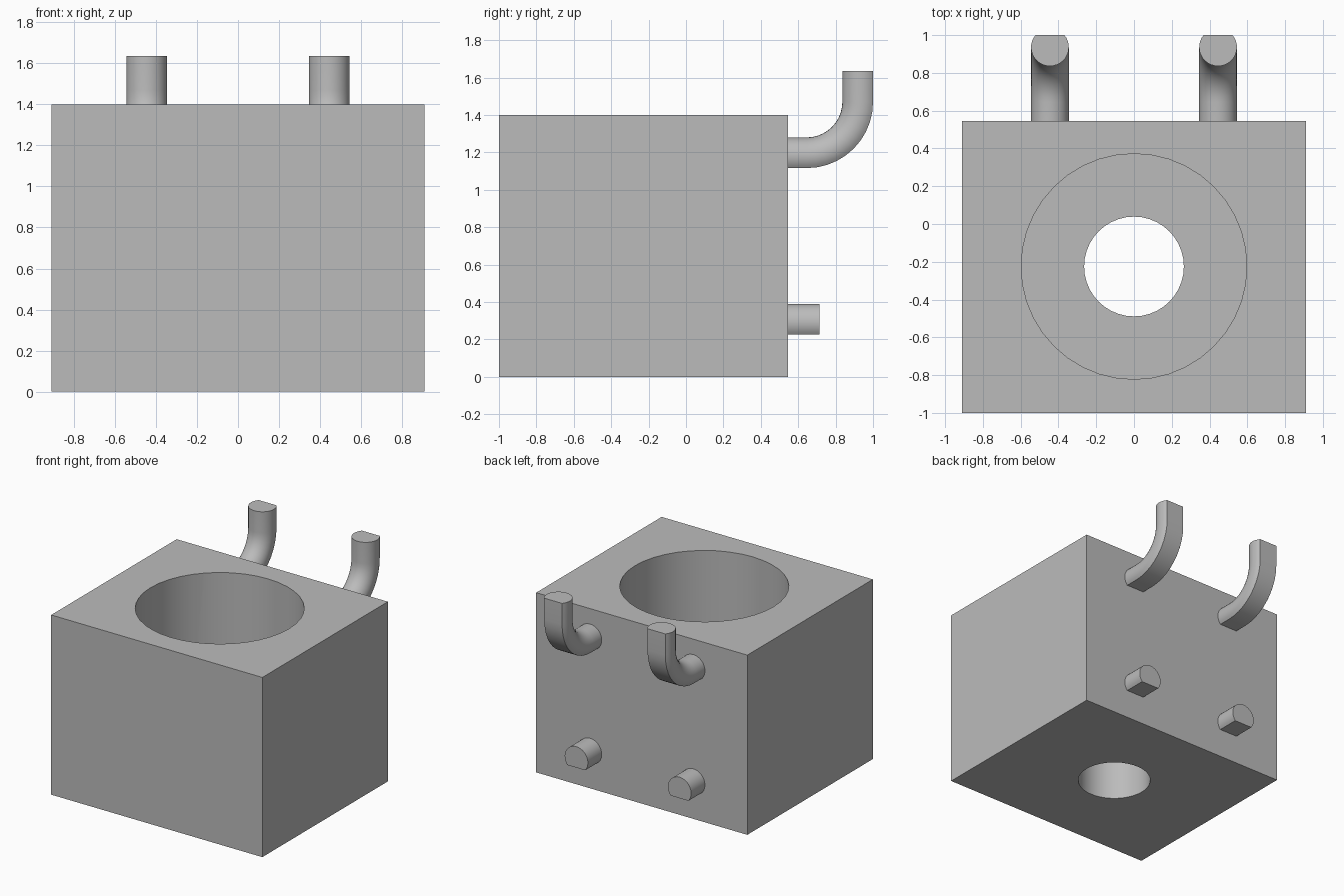
import bpy
import bmesh
from math import sin, cos, pi, asin

if "Cube" in bpy.data.objects:
    bpy.data.objects.remove(bpy.data.objects["Cube"], do_unlink=True)

grey = bpy.data.materials.new("plain grey")
grey.use_nodes = True
grey.diffuse_color = (0.5, 0.5, 0.5, 1)
grey.node_tree.nodes["Principled BSDF"].inputs["Base Color"].default_value = (0.5, 0.5, 0.5, 1)

WIDTH, FRONT, BACK, HEIGHT = 1.82, -1.0, 0.545, 1.40
BORE_Y, FLOOR = -0.225, 0.40
PEG_X, PEG_R, FLAT = 0.445, 0.1, 0.064


def activate(obj):
    bpy.ops.object.select_all(action='DESELECT')
    obj.select_set(True)
    bpy.context.view_layer.objects.active = obj


def smooth(obj):
    activate(obj)
    bpy.ops.object.shade_smooth_by_angle(angle=pi / 6)


def bore(block, radius, bottom, top):
    """Cut a round vertical hole in the block."""
    bpy.ops.mesh.primitive_cylinder_add(vertices=40, radius=radius, depth=top - bottom,
                                        location=(0, BORE_Y, (top + bottom) / 2))
    cutter = bpy.context.object
    cutter.hide_render = True
    mod = block.modifiers.new("bore", 'BOOLEAN')
    mod.operation = 'DIFFERENCE'
    mod.solver = 'EXACT'
    mod.object = cutter
    activate(block)
    bpy.ops.object.modifier_apply(modifier=mod.name)
    bpy.data.objects.remove(cutter, do_unlink=True)


def d_profile(steps=24):
    """Circle with its outward side (+v) cut flat."""
    start = asin(FLAT / PEG_R)
    sweep = pi + 2 * start
    return [(PEG_R * cos(start - sweep * i / steps), PEG_R * sin(start - sweep * i / steps))
            for i in range(steps + 1)]


def sweep_peg(name, x, path):
    """Sweep the profile along (y, z, angle) stations; angle 0 runs back, pi/2 runs up."""
    bm = bmesh.new()
    rings = [[bm.verts.new((x + u, y + v * sin(a), z - v * cos(a))) for u, v in d_profile()]
             for y, z, a in path]
    for r0, r1 in zip(rings, rings[1:]):
        for i in range(len(r0)):
            j = (i + 1) % len(r0)
            bm.faces.new((r0[i], r0[j], r1[j], r1[i]))
    bm.faces.new(rings[0])
    bm.faces.new(rings[-1])
    bmesh.ops.recalc_face_normals(bm, faces=bm.faces)
    mesh = bpy.data.meshes.new(name)
    bm.to_mesh(mesh)
    bm.free()
    obj = bpy.data.objects.new(name, mesh)
    bpy.context.collection.objects.link(obj)
    mesh.materials.append(grey)
    smooth(obj)


# Block with a wide pocket and a narrow through hole
bpy.ops.mesh.primitive_cube_add(size=1, location=(0, (FRONT + BACK) / 2, HEIGHT / 2))
block = bpy.context.object
block.name = "holder_block"
block.scale = (WIDTH, BACK - FRONT, HEIGHT)
bpy.ops.object.transform_apply(location=True, rotation=False, scale=True)
block.data.materials.append(grey)
bore(block, 0.597, FLOOR, HEIGHT + 0.2)
bore(block, 0.264, -0.2, FLOOR + 0.1)
smooth(block)

# Upturned hooks and short pegs on the back
BEND, HOOK_Z, PEG_Z, ROOT = 0.29, 1.18, 0.29, BACK - 0.02
bend_y = 1.0 - FLAT - BEND
hook_path = [(ROOT, HOOK_Z, 0)]
for k in range(11):
    a = k / 10 * pi / 2
    hook_path.append((bend_y + BEND * sin(a), HOOK_Z + BEND * (1 - cos(a)), a))
hook_path.append((bend_y + BEND, 1.635, pi / 2))

for side, sign in (("left", 1), ("right", -1)):
    sweep_peg("hook_" + side, sign * PEG_X, hook_path)
    sweep_peg("peg_" + side, sign * PEG_X, [(ROOT, PEG_Z, 0), (0.715, PEG_Z, 0)])
